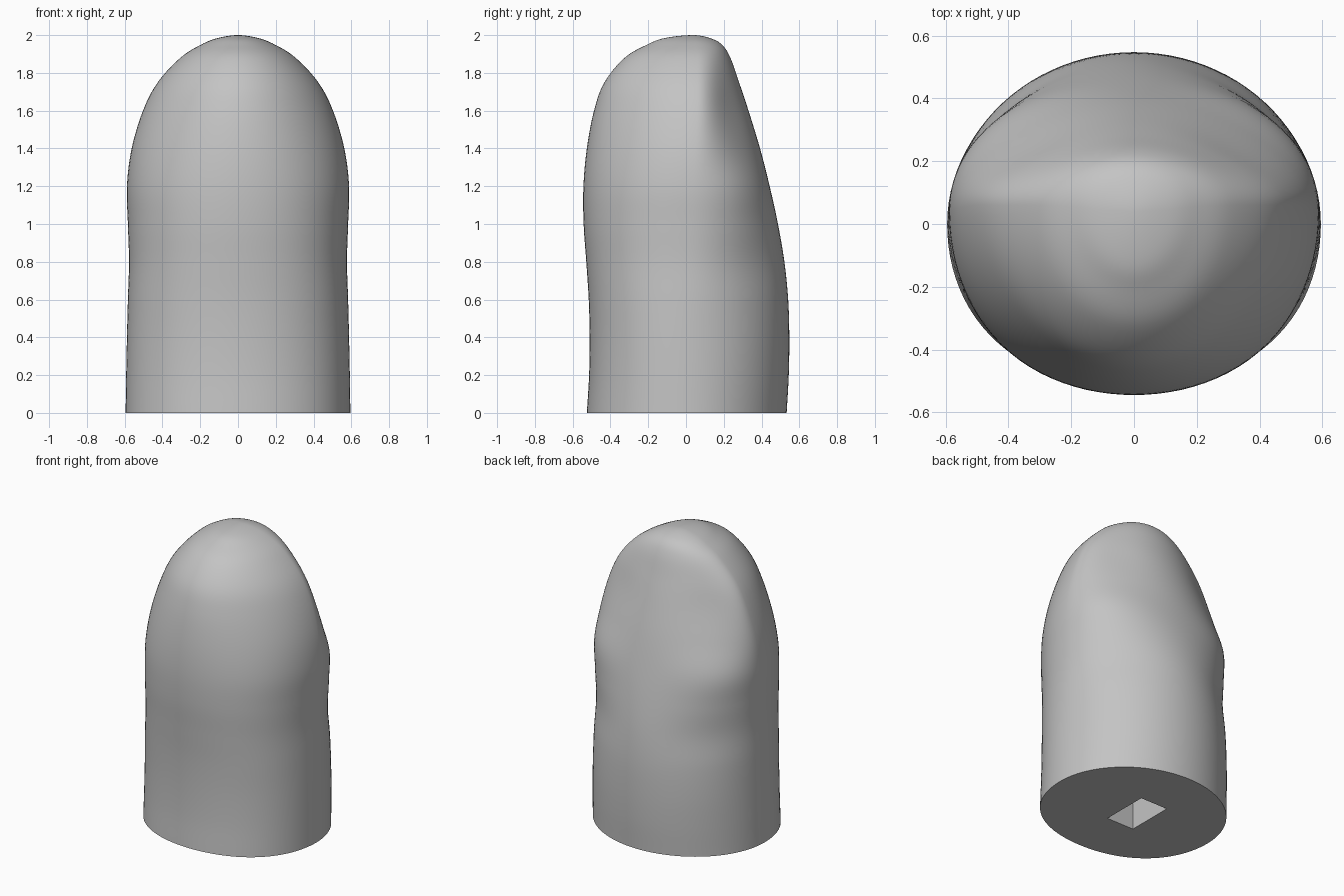
import bpy
import bmesh
from math import sin, cos, pi
from mathutils import Vector

SIDES = 96
STEPS = 6

default = bpy.data.objects.get("Cube")
if default:
    bpy.data.objects.remove(default, do_unlink=True)

grey = bpy.data.materials.new("plain grey")
grey.use_nodes = True
colour = (0.55, 0.55, 0.55, 1)
grey.diffuse_color = colour
grey.node_tree.nodes["Principled BSDF"].inputs["Base Color"].default_value = colour

# Sections: height, half width, front y, back y, widest y,
# front diagonal flattening, back diagonal flattening (negative is fuller)
sections = [Vector(s) for s in (
    (0, .595, -.525, .533, 0, -.025, 0),
    (.2, .592, -.513, .544, 0, -.025, 0),
    (.4, .588, -.51, .547, 0, -.025, 0),
    (.6, .583, -.515, .541, .01, -.03, .01),
    (.8, .577, -.528, .521, .02, -.03, .025),
    (1, .583, -.542, .487, .03, -.025, 0),
    (1.2, .588, -.543, .443, .04, -.015, -.02),
    (1.4, .563, -.525, .392, .05, 0, .045),
    (1.6, .503, -.487, .331, .06, .01, .09),
    (1.75, .425, -.432, .281, .06, .01, .07),
    (1.88, .305, -.325, .235, .06, 0, .03),
    (1.95, .195, -.205, .19, .055, 0, 0),
    (1.985, .105, -.11, .125, .045, 0, 0),
    (2, 0, .04, .04, .04, 0, 0),
)]


def spline(a, b, c, d, t):
    """Smooth blend from section b to section c."""
    return 0.5 * (2 * b + (c - a) * t + (2 * a - 5 * b + 4 * c - d) * t * t
                  + (3 * b - a - 3 * c + d) * t ** 3)


def ring_points(section):
    """Oval with separate front and back depth and flattened diagonals."""
    z, half, front, back, mid, front_flat, back_flat = section
    points = []
    for i in range(SIDES):
        angle = 2 * pi * i / SIDES
        depth, flat = (mid - front, front_flat) if sin(angle) < 0 else (back - mid, back_flat)
        radius = 1 - flat * sin(2 * angle) ** 2
        points.append((half * radius * cos(angle), mid + depth * radius * sin(angle), z))
    return points


# Mirror the ends so the base runs straight and the dome closes level
first, last, before = sections[0], sections[-1], sections[-2]
beyond = 2 * last - before
beyond[0] = before[0]
keys = [2 * first - sections[1]] + sections + [beyond]

# Fingertip body
bm = bmesh.new()
rings = []
for k in range(1, len(keys) - 2):
    for step in range(STEPS):
        section = spline(*keys[k - 1:k + 3], step / STEPS)
        rings.append([bm.verts.new(p) for p in ring_points(section)])
for low, high in zip(rings, rings[1:]):
    for i in range(SIDES):
        j = (i + 1) % SIDES
        bm.faces.new((low[i], low[j], high[j], high[i]))
tip = bm.verts.new((0, last[4], last[0]))
for i in range(SIDES):
    bm.faces.new((rings[-1][i], rings[-1][(i + 1) % SIDES], tip))
bm.faces.new(rings[0][::-1])
bmesh.ops.recalc_face_normals(bm, faces=bm.faces)
mesh = bpy.data.meshes.new("fingertip")
bm.to_mesh(mesh)
bm.free()
mesh.materials.append(grey)
body = bpy.data.objects.new("fingertip", mesh)
bpy.context.collection.objects.link(body)

# Rectangular socket in the underside
bpy.ops.mesh.primitive_cube_add(size=1, location=(-.025, 0, .25))
cutter = bpy.context.object
cutter.name = "socket_cutter"
cutter.scale = (.205, .325, .7)
cutter.hide_render = True
cutter.data.materials.append(grey)

bpy.ops.object.select_all(action="DESELECT")
body.select_set(True)
bpy.context.view_layer.objects.active = body
cut = body.modifiers.new("socket", "BOOLEAN")
cut.operation = "DIFFERENCE"
cut.solver = "EXACT"
cut.object = cutter
bpy.ops.object.modifier_apply(modifier=cut.name)
bpy.data.objects.remove(cutter, do_unlink=True)
bpy.ops.object.shade_smooth_by_angle(angle=pi / 5)
